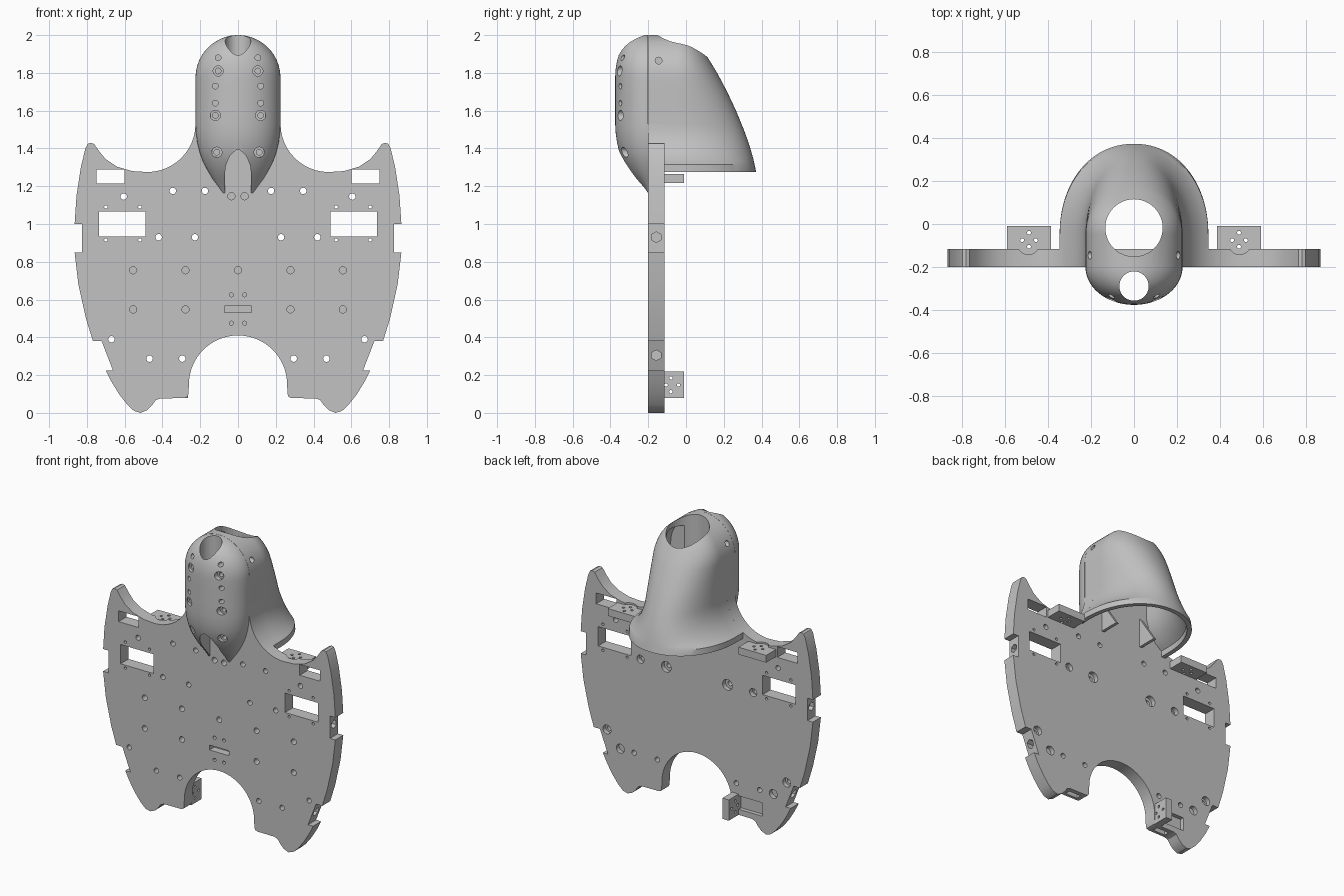
import bpy, bmesh, math
from mathutils import Vector, Matrix

if "Cube" in bpy.data.objects:
    bpy.data.objects.remove(bpy.data.objects["Cube"])

grey = bpy.data.materials.new("plain grey")
grey.use_nodes = True
COLOR = (0.54, 0.54, 0.54, 1)
grey.diffuse_color = COLOR
grey.node_tree.nodes["Principled BSDF"].inputs["Base Color"].default_value = COLOR


def finish(name, bm):
    bmesh.ops.recalc_face_normals(bm, faces=bm.faces)
    mesh = bpy.data.meshes.new(name)
    bm.to_mesh(mesh)
    bm.free()
    mesh.materials.append(grey)
    ob = bpy.data.objects.new(name, mesh)
    bpy.context.collection.objects.link(ob)
    return ob


def loft(name, rings):
    bm = bmesh.new()
    rows = [[bm.verts.new(p) for p in ring] for ring in rings]
    n = len(rows[0])
    for a, b in zip(rows, rows[1:]):
        for i in range(n):
            j = (i + 1) % n
            bm.faces.new((a[i], a[j], b[j], b[i]))
    bm.faces.new(rows[0])
    bm.faces.new(rows[-1])
    return finish(name, bm)


def rod(bm, loc, r, depth, axis, sides=20):
    rot = Vector(axis).to_track_quat('Z', 'Y').to_matrix().to_4x4()
    bmesh.ops.create_cone(bm, cap_ends=True, segments=sides, radius1=r, radius2=r,
                          depth=depth, matrix=Matrix.Translation(loc) @ rot)


def box(bm, lo, hi):
    lo, hi = Vector(lo), Vector(hi)
    size = Matrix.Diagonal((hi - lo).to_4d())
    size[3][3] = 1
    bmesh.ops.create_cube(bm, size=1, matrix=Matrix.Translation((lo + hi) / 2) @ size)


def cut(ob, cutter):
    cutter.hide_render = True
    mod = ob.modifiers.new("cut", 'BOOLEAN')
    mod.operation, mod.solver, mod.object = 'DIFFERENCE', 'EXACT', cutter
    select(ob)
    bpy.ops.object.modifier_apply(modifier=mod.name)
    bpy.data.objects.remove(cutter)


def cut_bm(ob, bm):
    cut(ob, finish("cutter", bm))


def select(ob):
    bpy.ops.object.select_all(action='DESELECT')
    ob.select_set(True)
    bpy.context.view_layer.objects.active = ob


def smooth(ob, angle=32):
    select(ob)
    bpy.ops.object.shade_smooth_by_angle(angle=math.radians(angle))


def interp(table, z):
    if z <= table[0][0]:
        return table[0][1]
    for (a, u), (b, v) in zip(table, table[1:]):
        if z <= b:
            return u + (v - u) * (z - a) / (b - a)
    return table[-1][1]


FRONT, BACK = -0.2, -0.115
MID = (FRONT + BACK) / 2

# Body plate: half outline from the bottom arch round to the neck, then mirrored
half = [(0.26 * math.sin(a), 0.15 + 0.26 * math.cos(a))
        for a in [math.pi / 2 * i / 16 for i in range(17)]]
half += [(.262, .1), (.268, .084), (.285, .078), (.41, .077), (.435, .068), (.455, .04),
         (.48, .015), (.515, .0), (.55, .01), (.585, .042), (.63, .1), (.67, .165),
         (.7, .225), (.662, .225), (.722, .38), (.768, .38), (.805, .5), (.845, .68),
         (.865, .85), (.825, .85), (.825, 1), (.865, 1), (.855, 1.15), (.832, 1.3),
         (.808, 1.4), (.795, 1.425), (.78, 1.43), (.762, 1.424), (.735, 1.385),
         (.7, 1.343), (.64, 1.303), (.56, 1.28)]
half += [(.48 - .255 * math.sin(a), 1.53 - .255 * math.cos(a))
         for a in [math.pi / 2 * i / 12 for i in range(13)]]
outline = half + [(-x, z) for x, z in reversed(half[1:])]
plate = loft("body_plate", [[(x, y, z) for x, z in outline] for y in (FRONT, BACK)])

# Plate windows, through holes and blind holes
through = [(.345, 1.175), (.175, 1.175), (.605, 1.145), (.42, .93), (.228, .93),
           (.67, .39), (.468, .287), (.295, .287)]
recessed = [(.42, .93, .027), (.228, .93, .036), (.67, .39, .03), (.57, .287, .03)]
blind = [(.555, .755), (.278, .755), (.555, .548), (.278, .548), (.035, 1.147)]
holes, pockets = bmesh.new(), bmesh.new()
for s in (-1, 1):
    box(holes, (min(s * .49, s * .735), -.3, .935), (max(s * .49, s * .735), 0, 1.065))
    box(holes, (min(s * .6, s * .75), -.3, 1.215), (max(s * .6, s * .75), 0, 1.288))
    for x, z in through:
        rod(holes, (s * x, MID, z), .017, .2, (0, 1, 0))
    for x in (.7, .52):
        for z in (1.09, .915):
            rod(holes, (s * x, MID, z), .009, .2, (0, 1, 0), 12)
    for x, z in blind:
        rod(holes, (s * x, FRONT, z), .019, .1, (0, 1, 0))
    for z in (.625, .475):
        rod(holes, (s * .035, FRONT, z), .011, .1, (0, 1, 0), 12)
    for x, z, r in recessed:
        rod(pockets, (s * x, BACK, z), r, .06, (0, 1, 0))
    # Sockets in the side edges, tops and feet
    rod(pockets, (s * .825, MID, .93), .028, .06, (1, 0, 0), 6)
    rod(pockets, (s * .69, MID, .305), .028, .08, (1, 0, 0), 6)
    rod(pockets, (s * .49, -.092, 1.29), .05, .05, (0, 0, 1), 24)
    box(pockets, (s * .35 - .045, -.18, .05), (s * .35 + .045, -.145, .11))
rod(holes, (0, FRONT, .755), .019, .1, (0, 1, 0))
box(holes, (-.072, -.3, .532), (.072, -.15, .565))
box(pockets, (-.49, -.142, .115), (-.312, 0, .205))
cut_bm(plate, holes)
cut_bm(plate, pockets)
smooth(plate)


def dome(z):
    return math.sqrt(max(0.0, 1 - (max(0, z - 1.775) / .225) ** 2))


# Front pod: half-round shell in front of the plate
pod_w = [(1.165, .08), (1.2, .105), (1.24, .135), (1.28, .159), (1.33, .185), (1.38, .203),
         (1.43, .215), (1.48, .222), (1.53, .225)]
pod_d = [(1.165, .004), (1.2, .036), (1.24, .072), (1.28, .102), (1.33, .132), (1.38, .153),
         (1.43, .165), (1.48, .172), (1.53, .175)]
low = [z for z, w in pod_w]
high = [1.6, 1.7] + [1.775 + .225 * math.sin(math.radians(a)) for a in range(0, 81, 8)] + [1.9995]


def pod_size(z):
    return interp(pod_w, z) * dome(z), interp(pod_d, z) * dome(z) ** .7


rings = []
for z in low + high:
    w, d = pod_size(z)
    rings.append([(w * math.cos(t), FRONT - d * math.sin(t), z)
                  for t in [math.pi * i / 40 for i in range(41)]])
pod = loft("front_pod", rings)
bore = bmesh.new()
rod(bore, (0, -.288, 1.6), .068, 1.2, (0, 0, 1), 40)
cut_bm(pod, bore)
slot = bmesh.new()
box(slot, (-.068, -.288, 1), (.068, -.15, 1.42))
cut_bm(pod, slot)
screws, heads = bmesh.new(), bmesh.new()
for s in (-1, 1):
    for x, z, big in ((.105, 1.88, 0), (.105, 1.81, 1), (.12, 1.73, 0),
                      (.12, 1.64, 0), (.12, 1.575, 1), (.112, 1.38, 1)):
        w, d = pod_size(z)
        y = FRONT - d * math.sqrt(1 - (x / w) ** 2)
        rod(screws, (s * x, y, z), .015, .12, (0, 1, 0), 16)
        if big:
            rod(heads, (s * x, y, z), .027, .05, (0, 1, 0))
cut_bm(pod, screws)
cut_bm(pod, heads)
smooth(pod)

# Rear hood: hollow shell that flares towards its open base
hood_back = [(1.275, .372), (1.35, .355), (1.42, .335), (1.5, .306), (1.6, .265), (1.7, .218),
             (1.8, .165), (1.89, .11), (1.95, .065), (2, .02)]


def hood_ring(z, inset, y0):
    w = .225 * dome(z)
    if z < 1.53:
        w = min(.345, .48 - math.sqrt(max(0, .255 ** 2 - (1.53 - z) ** 2)))
    w -= inset
    yc = -.05
    b = interp(hood_back, z) - inset - yc
    arc = []
    for i in range(49):
        t = math.pi * i / 48
        c, q = math.cos(t), max(0, math.sin(t))
        arc.append((math.copysign(abs(c) ** .95, c) * w, yc + b * q ** .95, z))
    return [(w, y0, z)] + arc + [(-w, y0, z)]


levels = [1.275, 1.314, 1.33, 1.35, 1.38, 1.41, 1.44, 1.47, 1.5, 1.53] + high
hood = loft("rear_hood", [hood_ring(z, 0, FRONT + .001) for z in levels])
inner = [1.2] + [z for z in levels if z < 1.94]
cut(hood, loft("hollow", [hood_ring(z, .03, BACK) for z in inner]))
neck = bmesh.new()
rod(neck, (0, -.018, 1.9), .133, .5, (0, 0, 1), 48)
cut_bm(hood, neck)
pins = bmesh.new()
for s in (-1, 1):
    rod(pins, (s * .2, -.145, 1.865), .018, .08, (1, 0, 0), 16)
cut_bm(hood, pins)
smooth(hood)

# Gussets inside the hood
for s, side in ((-1, "right"), (1, "left")):
    tri = [(BACK, 1.28), (.02, 1.28), (BACK, 1.48)]
    loft(side + "_gusset", [[(s * .15 + dx, y, z) for y, z in tri] for dx in (-.01, .01)])

# Upper brackets behind the plate, with four screw holes each
for s, side in ((-1, "right"), (1, "left")):
    bm = bmesh.new()
    box(bm, (s * .487 - .103, BACK - .005, 1.217), (s * .487 + .103, -.01, 1.266))
    bracket = finish(side + "_upper_bracket", bm)
    bm = bmesh.new()
    for dx, y in ((0, -.04), (-.032, -.075), (.032, -.075), (0, -.105)):
        rod(bm, (s * .487 + dx, y, 1.24), .009, .2, (0, 0, 1), 12)
    cut_bm(bracket, bm)

# Single lower bracket beside the arch
bm = bmesh.new()
box(bm, (-.312, BACK - .005, .078), (-.264, -.01, .218))
bracket = finish("lower_bracket", bm)
bm = bmesh.new()
for y, z in ((-.04, .148), (-.08, .185), (-.08, .112), (-.105, .148)):
    rod(bm, (-.288, y, z), .009, .2, (1, 0, 0), 12)
cut_bm(bracket, bm)
